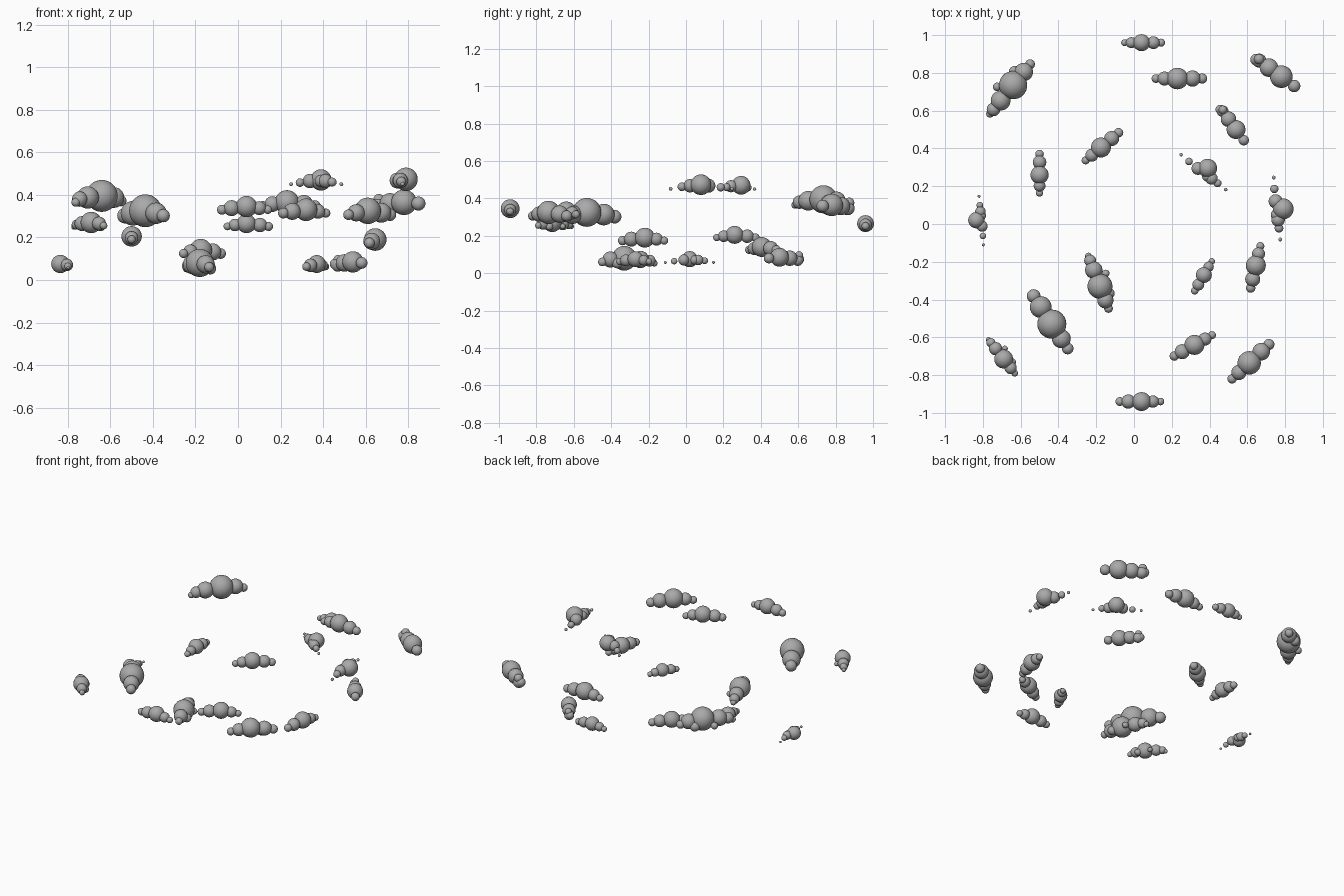
import bpy
import bmesh
from math import radians
from mathutils import Matrix, Vector

default_cube = bpy.data.objects.get("Cube")
if default_cube:
    bpy.data.objects.remove(default_cube, do_unlink=True)

# Single cloud colour
cloud_grey = bpy.data.materials.new("cloud_grey")
cloud_grey.use_nodes = True
colour = (0.4, 0.4, 0.4, 1)
cloud_grey.diffuse_color = colour
cloud_grey.node_tree.nodes["Principled BSDF"].inputs["Base Color"].default_value = colour

# Cloud shapes: each puff is (along, sideways, up, radius),
# measured in multiples of the main puff's radius
row_cloud = [
    (0, 0, 0, 1),
    (1.4, 0, -.15, .75),
    (2.3, 0, -.3, .47),
    (-1.2, 0, -.15, .65),
    (-2, 0, -.3, .4),
]
tail_cloud = [
    (0, 0, 0, 1),
    (1.35, 0, -.1, .82),
    (2.4, 0, -.3, .62),
    (2.5, -.1, .2, .45),
    (2.7, .1, -.2, .5),
    (-1.4, 0, -.1, .55),
]
heap_cloud = [
    (0, 0, 0, 1),
    (1.4, 0, -.1, .7),
    (2.2, 0, -.2, .48),
    (2.6, 0, -.4, .27),
    (-1.2, 0, -.1, .65),
    (-1.9, 0, -.3, .35),
    (-.8, -.5, -.4, .42),
    (.8, -.8, -.4, .3),
]
wispy_cloud = [
    (0, 0, 0, 1),
    (.8, .65, -.1, .68),
    (2, .65, -.25, .4),
    (3.1, .6, -.4, .18),
    (-1, .6, -.1, .65),
    (-1.8, .6, -.2, .42),
    (-2.9, .6, -.4, .18),
    (-.5, .7, -.1, .55),
]


def build_cloud(name, shape, x, y, z, radius, heading):
    """Join a group of round puffs into one smooth cloud object."""
    turn = Matrix.Rotation(radians(heading), 4, "Z")
    place = Matrix.Translation((x, y, z)) @ turn @ Matrix.Scale(radius, 4)
    bm = bmesh.new()
    for along, sideways, up, size in shape:
        puff = place @ Matrix.Translation(Vector((along, sideways, up)))
        bmesh.ops.create_uvsphere(
            bm, u_segments=24, v_segments=16, radius=size, matrix=puff)
    for face in bm.faces:
        face.smooth = True
    mesh = bpy.data.meshes.new(name)
    bm.to_mesh(mesh)
    bm.free()
    mesh.materials.append(cloud_grey)
    cloud = bpy.data.objects.new(name, mesh)
    bpy.context.scene.collection.objects.link(cloud)
    return cloud


# Back clouds
build_cloud("back_cloud_outer", row_cloud, .04, .96, .265, .045, 0)
build_cloud("back_cloud_inner", row_cloud, .23, .77, .365, .057, 0)
build_cloud("back_left_cloud_outer", tail_cloud, .78, .78, .365, .06, 144)
build_cloud("back_left_cloud_inner", tail_cloud, .54, .5, .085, .05, 126)
build_cloud("back_right_cloud_outer", heap_cloud, -.64, .735, .395, .075, 231)
build_cloud("back_right_cloud_inner", row_cloud, -.175, .405, .14, .053, 40)

# Left clouds
build_cloud("left_cloud_high_inner", wispy_cloud, .39, .295, .47, .05, 142)
build_cloud("left_cloud_high_outer", wispy_cloud, .79, .08, .473, .055, 96)
build_cloud("left_cloud_middle", row_cloud, .645, -.22, .19, .053, 257)
build_cloud("left_cloud_low", row_cloud, .37, -.27, .075, .042, 240)

# Front clouds
build_cloud("front_cloud", row_cloud, .04, -.94, .345, .05, 180)
build_cloud("front_left_cloud_inner", row_cloud, .32, -.64, .33, .053, 209)
build_cloud("front_left_cloud_outer", row_cloud, .61, -.735, .325, .062, 43)
build_cloud("front_right_cloud_big", row_cloud, -.435, -.53, .325, .077, 123)
build_cloud("front_right_cloud_outer", heap_cloud, -.69, -.715, .27, .05, 128)
build_cloud("front_right_cloud_low", heap_cloud, -.18, -.33, .08, .066, 111)

# Right clouds
build_cloud("right_cloud_low", wispy_cloud, -.835, .02, .075, .043, 275)
build_cloud("right_cloud_middle", row_cloud, -.5, .26, .205, .048, 90)
